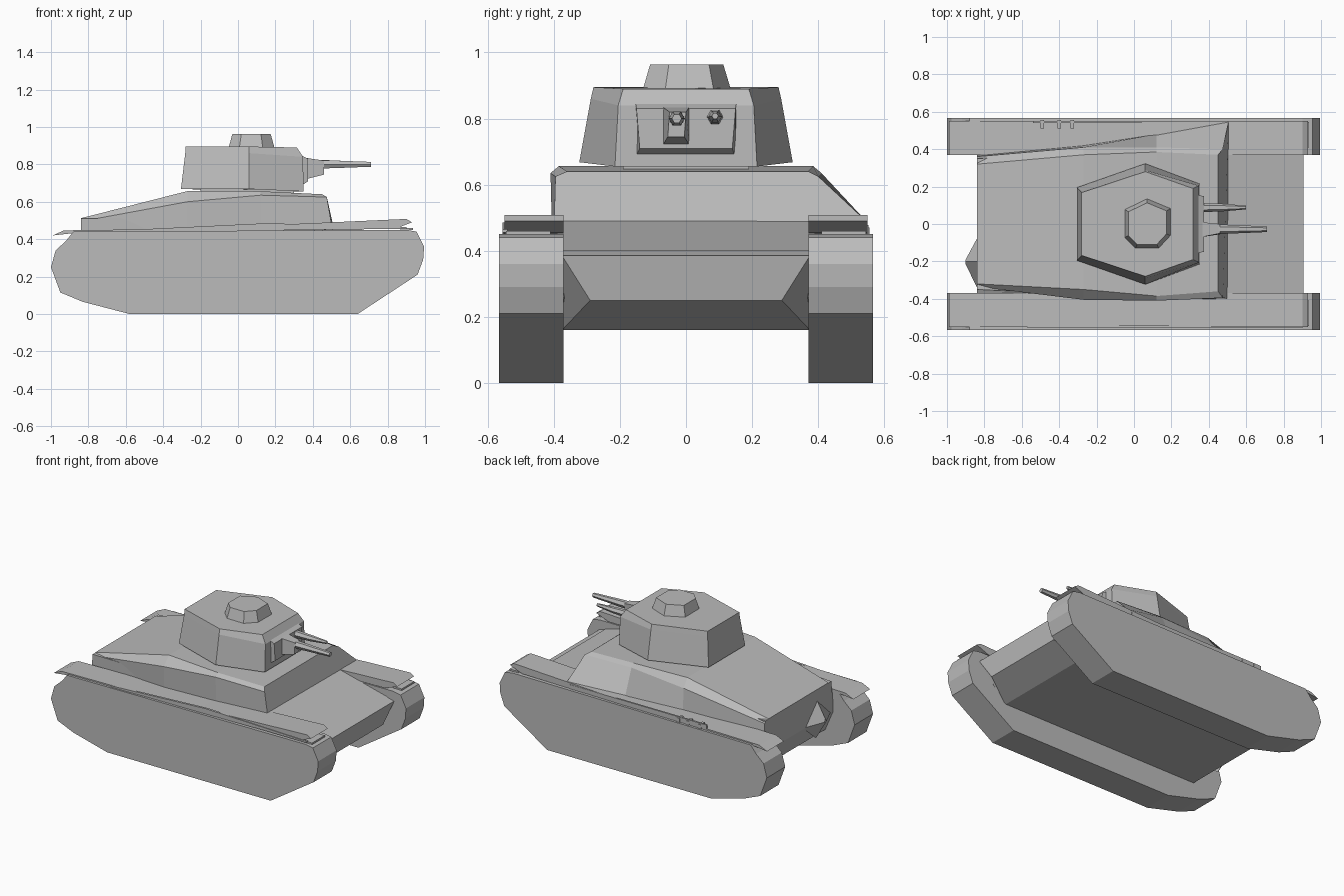
import bpy, bmesh, math
from mathutils import Vector

paint = bpy.data.materials.new("grey armour")
paint.diffuse_color = (0.5, 0.5, 0.5, 1)


def finish(name, bm):
    bmesh.ops.recalc_face_normals(bm, faces=bm.faces)
    me = bpy.data.meshes.new(name)
    bm.to_mesh(me)
    bm.free()
    me.materials.append(paint)
    ob = bpy.data.objects.new(name, me)
    bpy.context.collection.objects.link(ob)
    return ob


def loft(name, rings):
    """Closed skin through rings with equal point counts."""
    bm = bmesh.new()
    vs = [[bm.verts.new(p) for p in r] for r in rings]
    n = len(vs[0])
    for a, b in zip(vs, vs[1:]):
        for i in range(n):
            j = (i + 1) % n
            bm.faces.new((a[i], a[j], b[j], b[i]))
    bm.faces.new(vs[0])
    bm.faces.new(vs[-1])
    return finish(name, bm)


def extrude_y(name, profile, y0, y1):
    return loft(name, [[(x, y, z) for x, z in profile] for y in (y0, y1)])


def box(name, x0, x1, y0, y1, z0, z1):
    return extrude_y(name, [(x0, z0), (x1, z0), (x1, z1), (x0, z1)], y0, y1)


def barrel(name, y, stations, sides=6):
    """Tapering tube along x; stations are (x, z, radius)."""
    ring = [(math.cos(2 * math.pi * i / sides), math.sin(2 * math.pi * i / sides))
            for i in range(sides)]
    return loft(name, [[(x, y + r * c, z + r * s) for c, s in ring] for x, z, r in stations])


# tracks and fenders
track = [(-0.58, 0), (0.64, 0), (0.96, 0.21), (0.99, 0.29), (0.995, 0.36), (0.955, 0.44),
         (0.9, 0.45), (-0.88, 0.44), (-0.92, 0.39), (-0.975, 0.34), (-1, 0.25),
         (-0.95, 0.115), (-0.83, 0.065)]
fender = [(-0.99, 0.42), (-0.93, 0.447), (-0.45, 0.453), (0.1, 0.472), (0.9, 0.508),
          (0.93, 0.49), (0.84, 0.455), (0.2, 0.447), (-0.9, 0.43)]
for side, s in (("right", -1), ("left", 1)):
    extrude_y(side + "_track", track, s * 0.37, s * 0.566)
    extrude_y(side + "_fender", fender, s * 0.37, s * 0.55)
    box(side + "_front_flap", 0.87, 0.935, s * 0.41, s * 0.545, 0.449, 0.46)

# tools stowed along the fender edges
box("left_tool_bar", -0.54, 0.48, 0.54, 0.552, 0.45, 0.478)
for x in (-0.5, -0.41, -0.34):
    box("left_tool_clip", x, x + 0.02, 0.51, 0.556, 0.44, 0.47)
loft("right_tool_bar", [[(x, y, z) for y, z in ((-0.555, z0), (-0.54, z0), (-0.54, z0 + h), (-0.555, z0 + h))]
                        for x, z0, h in ((-0.57, 0.44, 0.01), (0.15, 0.455, 0.03), (0.9, 0.455, 0.01))])

# lower hull with pinched nose
hull = [(-0.84, 0.51, 0.35), (-0.84, 0.3, 0.375), (-0.78, 0.16, 0.375), (0.7, 0.16, 0.375),
        (0.88, 0.25, 0.29), (0.905, 0.385, 0.375), (0.5, 0.49, 0.4), (-0.2, 0.52, 0.38)]
loft("lower_hull", [[(x, s * y, z) for x, z, y in hull] for s in (-1, 1)])
for s in (-1, 1):
    extrude_y("nose_corner", [(0.55, 0.16), (0.7, 0.17), (0.8, 0.26), (0.88, 0.385), (0.55, 0.43)],
              s * 0.28, s * 0.372)
extrude_y("glacis_side", [(0.45, 0.43), (0.86, 0.4), (0.5, 0.49), (0.45, 0.49)], -0.39, 0.39)

# superstructure: sloping rear deck, wide flared left front corner
loft("superstructure", [
    [(-0.84, -0.33, 0.40), (-0.84, -0.335, 0.495), (-0.84, -0.32, 0.512),
     (-0.84, 0.32, 0.512), (-0.84, 0.36, 0.495), (-0.84, 0.37, 0.40)],
    [(-0.27, -0.40, 0.44), (-0.27, -0.405, 0.60), (-0.27, -0.35, 0.657),
     (-0.27, 0.37, 0.657), (-0.27, 0.41, 0.60), (-0.27, 0.42, 0.44)],
    [(0.12, -0.405, 0.44), (0.12, -0.41, 0.635), (0.12, -0.385, 0.656),
     (0.12, 0.385, 0.656), (0.12, 0.41, 0.635), (0.12, 0.48, 0.46)],
    [(0.505, -0.40, 0.45), (0.475, -0.395, 0.625), (0.45, -0.36, 0.64),
     (0.45, 0.37, 0.64), (0.475, 0.40, 0.625), (0.505, 0.545, 0.49)],
])

# rear bulge
loft("rear_bulge", [
    [(-0.83, -0.36, 0.30), (-0.83, -0.2, 0.18), (-0.83, -0.06, 0.30), (-0.83, -0.2, 0.45)],
    [(-0.9, -0.215, 0.31), (-0.9, -0.2, 0.30), (-0.9, -0.19, 0.31), (-0.9, -0.2, 0.33)],
])

# six-sided turret with bevelled front roof edge


def turret_ring(xr, yr, xm, ym, xf, yf, z, zf):
    return [(xr, -yr, z), (xm, -ym, z), (xf, -yf, zf), (xf, yf, zf), (xm, ym, z), (xr, yr, z)]


loft("turret", [
    turret_ring(-0.305, 0.195, 0.06, 0.323, 0.35, 0.215, 0.668, 0.655),
    turret_ring(-0.282, 0.172, 0.06, 0.288, 0.348, 0.205, 0.86, 0.84),
    turret_ring(-0.28, 0.168, 0.06, 0.28, 0.315, 0.19, 0.895, 0.89),
])
box("turret_ring", -0.2, 0.3, -0.19, 0.19, 0.64, 0.68)

# cupola
top = [(0.07, 0.13), (-0.045, 0.075), (-0.045, -0.07), (0.01, -0.125),
       (0.13, -0.125), (0.19, -0.06), (0.19, 0.08)]
loft("cupola", [[(0.07 + (x - 0.07) * k, y * k, z) for x, y in top]
                for k, z in ((1.04, 0.89), (0.87, 0.963))])

# mantlet, gun and coaxial gun
loft("mantlet", [
    [(0.33, -0.155, 0.68), (0.33, 0.15, 0.68), (0.31, 0.155, 0.86), (0.31, -0.155, 0.86)],
    [(0.375, -0.14, 0.71), (0.375, 0.14, 0.71), (0.375, 0.15, 0.83), (0.375, -0.15, 0.83)],
])
loft("gun_cradle", [
    [(0.36, -0.07, 0.72), (0.36, 0.01, 0.72), (0.36, 0.01, 0.835), (0.36, -0.07, 0.835)],
    [(0.46, -0.055, 0.745), (0.46, -0.005, 0.745), (0.46, 0.0, 0.82), (0.46, -0.05, 0.82)],
])
barrel("main_gun", -0.028, [(0.36, 0.80, 0.026), (0.5, 0.80, 0.024), (0.71, 0.80, 0.015)])
barrel("second_gun", 0.088, [(0.36, 0.805, 0.025), (0.48, 0.805, 0.02), (0.6, 0.808, 0.01)])
